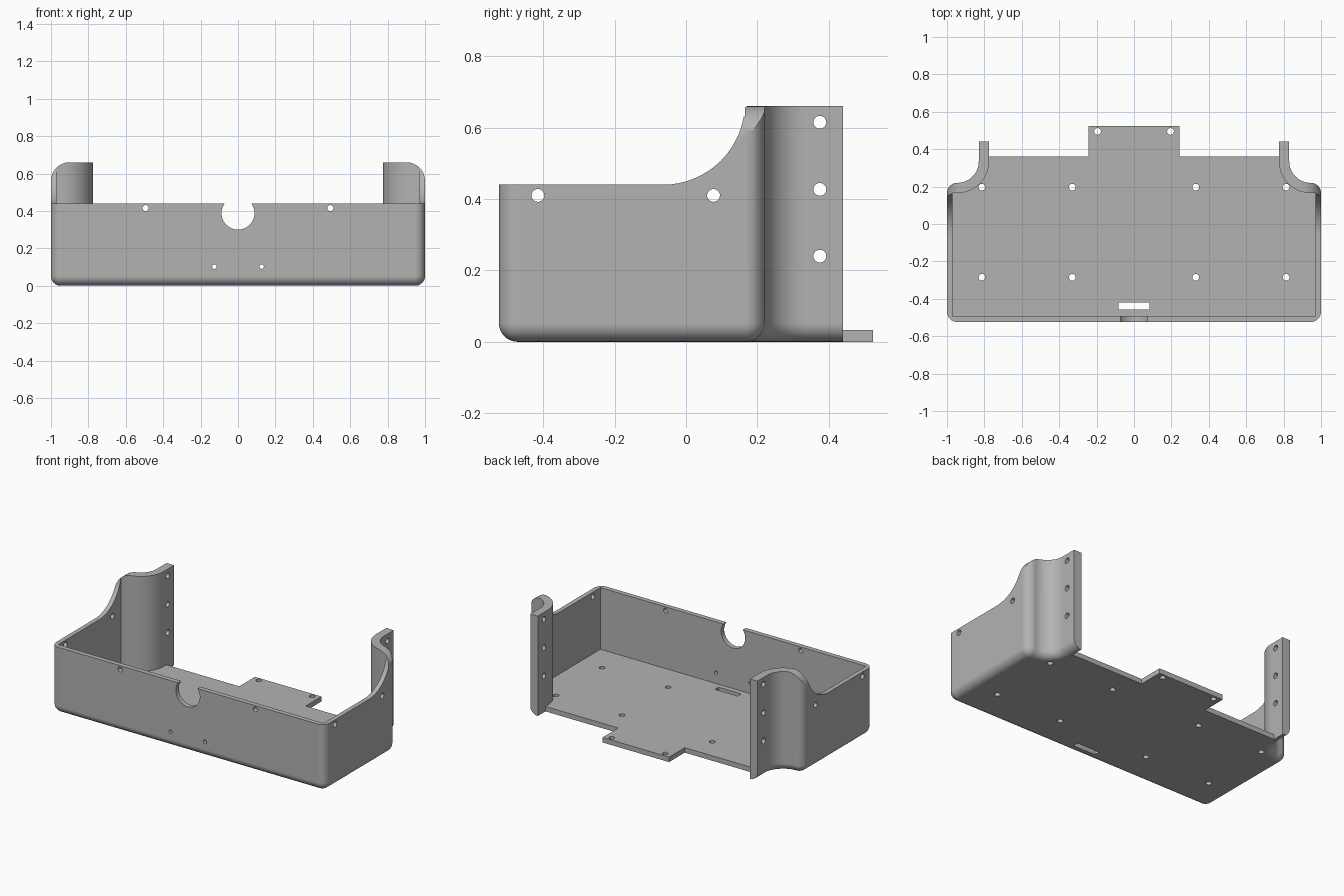
import bpy, bmesh
from math import sin, cos, pi, radians, sqrt

cube = bpy.data.objects.get("Cube")
if cube:
    bpy.data.objects.remove(cube, do_unlink=True)

grey = bpy.data.materials.new("plain_grey")
grey.use_nodes = True
COLOR = (0.45, 0.45, 0.45, 1)
grey.diffuse_color = COLOR
grey.node_tree.nodes["Principled BSDF"].inputs["Base Color"].default_value = COLOR

WALL_X, FLOOR, TOP, RIM = 0.97, 0.033, 0.66, 0.44
FLANGE_IN, FLANGE_OUT, BACK = 0.775, 0.83, 0.44
CORNER, FILLET = 0.055, 0.052
ARC_X, ARC_Y = 0.945, 0.335          # centre of the concave rear corners


def arc(cx, cy, r, a0, a1, n=12):
    steps = [radians(a0 + (a1 - a0) * i / n) for i in range(n + 1)]
    return [(cx + r * cos(a), cy + r * sin(a)) for a in steps]


def mirrored(half):
    """Close a right-hand half outline with its reflection."""
    return half + [(-x, y) for x, y in reversed(half)]


def place(axis, u, v, w):
    return {"x": (w, u, v), "y": (u, w, v), "z": (u, v, w)}[axis]


def loft(bm, axis, layers):
    """Stack (outline, height) layers along an axis and cap both ends."""
    rings = [[bm.verts.new(place(axis, u, v, w)) for u, v in pts] for pts, w in layers]
    n = len(rings[0])
    for a, b in zip(rings, rings[1:]):
        for i in range(n):
            j = (i + 1) % n
            bm.faces.new((a[i], a[j], b[j], b[i]))
    bm.faces.new(rings[0])
    bm.faces.new(rings[-1])


def finish(name, bm):
    bmesh.ops.recalc_face_normals(bm, faces=bm.faces)
    mesh = bpy.data.meshes.new(name)
    bm.to_mesh(mesh)
    bm.free()
    mesh.materials.append(grey)
    obj = bpy.data.objects.new(name, mesh)
    bpy.context.collection.objects.link(obj)
    return obj


def prism(name, axis, pts, lo, hi):
    bm = bmesh.new()
    loft(bm, axis, [(pts, lo), (pts, hi)])
    return finish(name, bm)


def rect(u0, u1, v0, v1):
    return [(u0, v0), (u1, v0), (u1, v1), (u0, v1)]


def apply_mod(obj, kind, **settings):
    bpy.context.view_layer.objects.active = obj
    mod = obj.modifiers.new(kind, kind)
    for key, value in settings.items():
        setattr(mod, key, value)
    bpy.ops.object.modifier_apply(modifier=mod.name)


def boolean(obj, cutter, operation="DIFFERENCE"):
    apply_mod(obj, "BOOLEAN", object=cutter, operation=operation, solver="EXACT")


# Outer body: rounded plan with concave rear corners, filleted at the bottom
def outline(d):
    r = CORNER - d
    half = arc(1 - CORNER, -0.524 + CORNER, r, -90, 0)
    half += arc(1 - CORNER, 0.22 - CORNER, r, 0, 90)
    half += arc(ARC_X, ARC_Y, ARC_X - FLANGE_OUT + d, 270, 180, 20)[1:]
    half.append((FLANGE_OUT - d, BACK))
    return mirrored(half)


bm = bmesh.new()
layers = []
for i in range(11):
    z = FILLET * (1 - cos(i / 10 * pi / 2))
    layers.append((outline(FILLET * (1 - sin(i / 10 * pi / 2))), z))
layers.append((outline(0), TOP + 0.05))
loft(bm, "z", layers)
shell = finish("tray_shell", bm)

# Rounded upper shoulders
shoulder = mirrored([(1.1, -0.1), (1.1, 0.55)] + arc(0.9, 0.56, 0.1, 0, 90, 16))
clip = prism("shoulder_clip", "y", shoulder, -1, 1)

# Interior space, open to the back
inner = [(WALL_X, -0.492)]
inner += [(WALL_X, 0.165)] + arc(ARC_X, ARC_Y, ARC_X - FLANGE_IN, 270, 180, 20)
inner.append((FLANGE_IN, 0.6))
cavity = prism("cavity_cutter", "z", mirrored(inner), FLOOR, 1)
rear = prism("floor_back_cutter", "z", rect(-FLANGE_IN, FLANGE_IN, 0.36, 0.6), -0.1, 0.1)

# Low rim with a curved sweep up to the rear posts
sweep = [(-0.8, 0.9), (-0.8, RIM)] + arc(-0.065, RIM + 0.23, 0.23, 270, 360, 24)
sweep.append((0.165, 0.9))
rim = prism("rim_cutter", "x", sweep, -1.2, 1.2)

# Drilled holes, cable notch and floor slot
drills = bmesh.new()


def drill(axis, u, v, r, lo, hi, n=24):
    pts = arc(u, v, r, 0, 360, n)[:-1]
    loft(drills, axis, [(pts, lo), (pts, hi)])


for side in (-1, 1):
    for x in (0.33, 0.813):
        for y in (-0.285, 0.197):
            drill("z", side * x, y, 0.018, -0.1, 0.1)
    drill("z", side * 0.195, 0.495, 0.018, -0.1, 0.1)
    drill("y", side * 0.494, 0.415, 0.016, -0.6, -0.46)
    drill("y", side * 0.126, 0.102, 0.012, -0.6, -0.47)
for y, z in ((-0.415, 0.41), (0.077, 0.41), (0.375, 0.615), (0.375, 0.427), (0.375, 0.24)):
    drill("x", y, z, 0.018, -1.2, 1.2)
drill("y", 0, 0.388, 0.088, -0.6, -0.46, 48)
slot = rect(-0.083, 0.083, -0.457, -0.42)
loft(drills, "z", [(slot, -0.1), (slot, 0.1)])
drill_set = finish("hole_cutters", drills)

# Rear mounting tab
tab = prism("rear_tab", "z", rect(-0.243, 0.243, 0.36, 0.524), 0, FLOOR)

boolean(shell, clip, "INTERSECT")
for cutter in (cavity, rear, rim, drill_set):
    boolean(shell, cutter)
boolean(tab, drill_set)

for cutter in (clip, cavity, rear, rim, drill_set):
    bpy.data.objects.remove(cutter, do_unlink=True)

# Smooth curves, crisp edges
for obj in (shell, tab):
    bpy.ops.object.select_all(action="DESELECT")
    obj.select_set(True)
    bpy.context.view_layer.objects.active = obj
    bpy.ops.object.shade_smooth_by_angle(angle=radians(30))
    apply_mod(obj, "WEIGHTED_NORMAL", keep_sharp=True)
